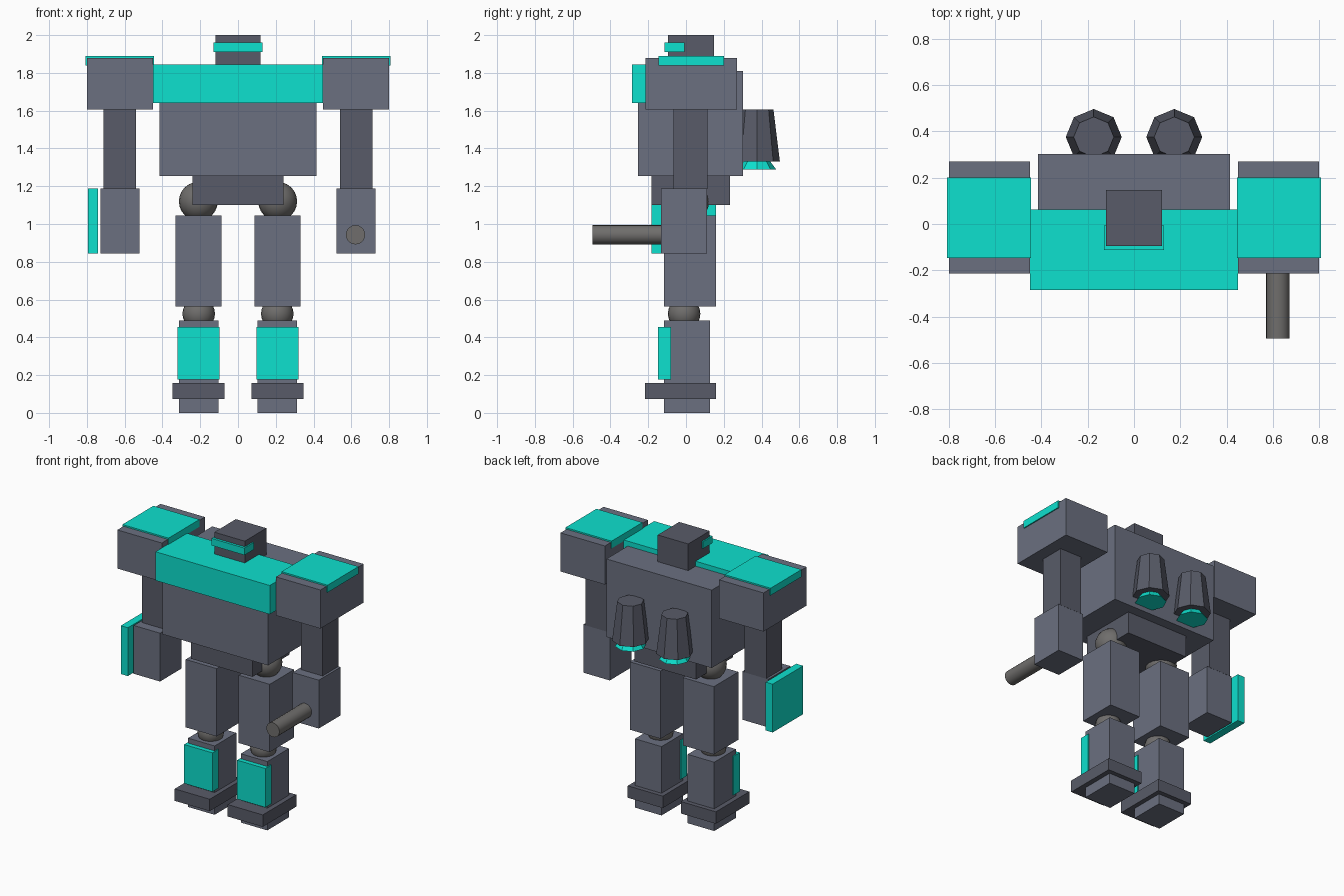
import bpy
import math

if "Cube" in bpy.data.objects:
    bpy.data.objects.remove(bpy.data.objects["Cube"])


def material(name, rgb):
    m = bpy.data.materials.new(name)
    m.diffuse_color = (*rgb, 1)
    m.use_nodes = True
    m.node_tree.nodes["Principled BSDF"].inputs["Base Color"].default_value = m.diffuse_color
    return m


SLATE = material("slate", (0.147, 0.162, 0.216))
DARK = material("dark_slate", (0.098, 0.105, 0.138))
CYAN = material("cyan", (0.004, 0.75, 0.62))
METAL = material("joint_metal", (0.16, 0.155, 0.15))


def finish(name, mat):
    ob = bpy.context.object
    ob.name = name
    ob.data.materials.append(mat)
    return ob


def box(name, x, y, z, mat):
    """Box from (min, max) ranges on each axis."""
    bpy.ops.mesh.primitive_cube_add(size=1)
    ob = finish(name, mat)
    ob.location = [(a + b) / 2 for a, b in (x, y, z)]
    ob.scale = [b - a for a, b in (x, y, z)]
    return ob


def side_box(name, s, x, y, z, mat):
    """Box given for the +x side, placed on side s."""
    return box(name, sorted((s * x[0], s * x[1])), y, z, mat)


def ball(name, loc, r):
    bpy.ops.mesh.primitive_uv_sphere_add(segments=20, ring_count=12, radius=r, location=loc)
    finish(name, METAL)
    bpy.ops.object.shade_smooth()


def cone(name, loc, r_bottom, r_top, z, mat):
    bpy.ops.mesh.primitive_cone_add(vertices=8, radius1=r_bottom, radius2=r_top,
                                    depth=z[1] - z[0],
                                    location=(*loc, (z[0] + z[1]) / 2))
    finish(name, mat)


# Head and trunk
box("head", (-0.12, 0.12), (-0.095, 0.147), (1.76, 2.0), DARK)
box("visor", (-0.13, 0.13), (-0.113, -0.007), (1.91, 1.96), CYAN)
box("chest_plate", (-0.45, 0.45), (-0.285, 0.063), (1.64, 1.845), CYAN)
box("torso", (-0.415, 0.415), (-0.255, 0.303), (1.255, 1.81), SLATE)
box("pelvis", (-0.242, 0.242), (-0.183, 0.232), (1.10, 1.30), DARK)

for s, side in ((-1, "right"), (1, "left")):
    # Arms
    side_box(f"shoulder_{side}", s, (0.45, 0.80), (-0.215, 0.27), (1.605, 1.88), SLATE)
    side_box(f"shoulder_pad_{side}", s, (0.445, 0.808), (-0.146, 0.202), (1.838, 1.89), CYAN)
    side_box(f"upper_arm_{side}", s, (0.54, 0.712), (-0.065, 0.113), (1.185, 1.65), DARK)
    side_box(f"forearm_{side}", s, (0.522, 0.729), (-0.132, 0.112), (0.843, 1.187), SLATE)
    # Legs
    ball(f"hip_joint_{side}", (s * 0.21, 0.02, 1.12), 0.103)
    side_box(f"thigh_{side}", s, (0.087, 0.331), (-0.116, 0.16), (0.562, 1.045), SLATE)
    ball(f"knee_joint_{side}", (s * 0.208, -0.01, 0.525), 0.086)
    side_box(f"shin_{side}", s, (0.103, 0.312), (-0.116, 0.128), (0.0, 0.49), SLATE)
    side_box(f"shin_guard_{side}", s, (0.097, 0.32), (-0.149, -0.08), (0.178, 0.455), CYAN)
    side_box(f"foot_{side}", s, (0.071, 0.347), (-0.217, 0.16), (0.073, 0.158), DARK)
    # Back thrusters
    cone(f"thruster_{side}", (s * 0.174, 0.376), 0.121, 0.087, (1.33, 1.605), DARK)
    cone(f"thruster_glow_{side}", (s * 0.174, 0.376), 0.102, 0.06, (1.288, 1.345), CYAN)

# Arm equipment
box("shield", (-0.795, -0.74), (-0.183, 0.16), (0.843, 1.187), CYAN)
bpy.ops.mesh.primitive_cylinder_add(vertices=20, radius=0.051, depth=0.415,
                                    location=(0.622, -0.2875, 0.943),
                                    rotation=(math.pi / 2, 0, 0))
finish("gun_barrel", METAL)
bpy.ops.object.shade_smooth_by_angle(angle=math.radians(40))
